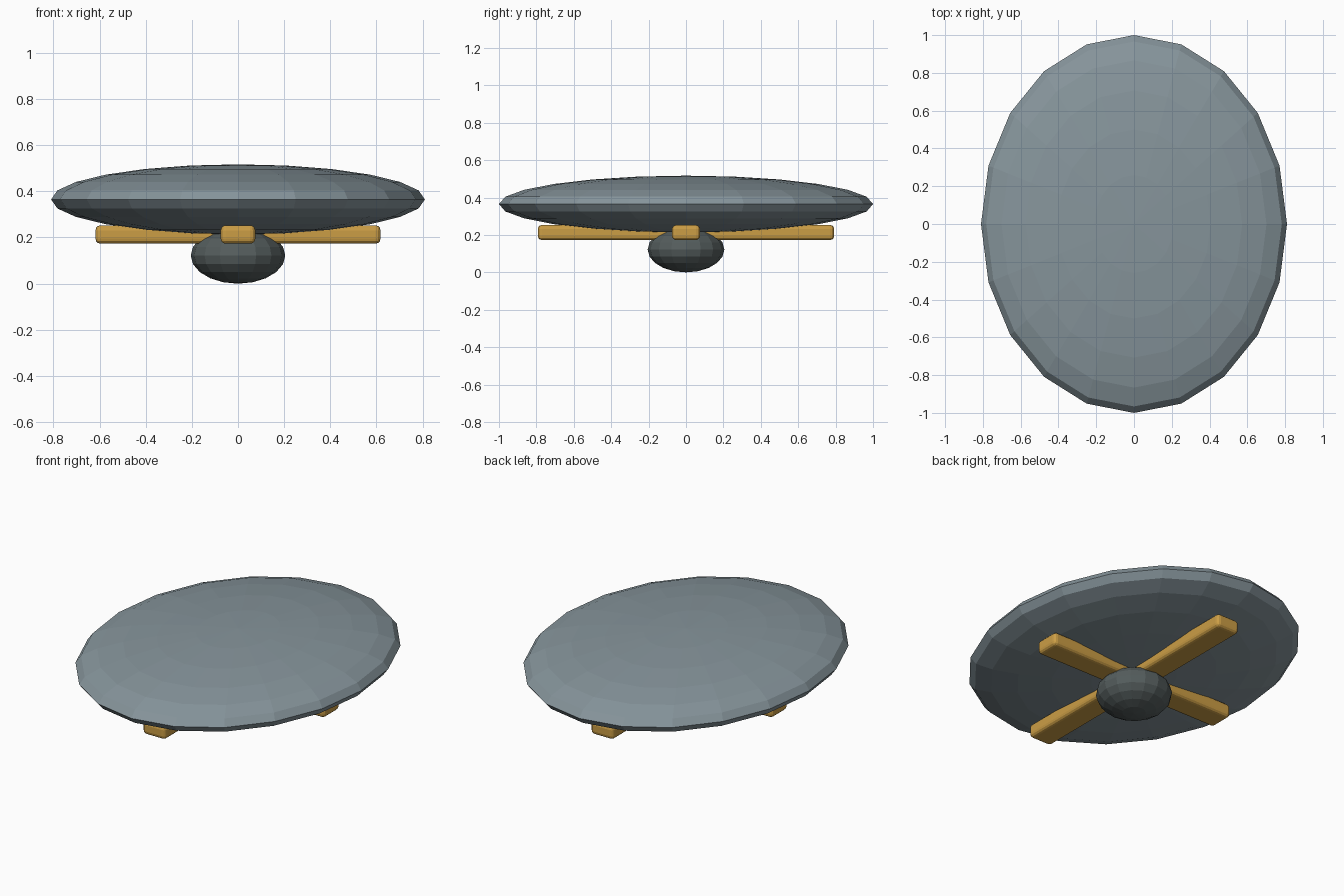
import bpy

if "Cube" in bpy.data.objects:
    bpy.data.objects.remove(bpy.data.objects["Cube"])


def material(name, color):
    mat = bpy.data.materials.new(name)
    mat.diffuse_color = (*color, 1)
    mat.use_nodes = True
    mat.node_tree.nodes["Principled BSDF"].inputs["Base Color"].default_value = mat.diffuse_color
    return mat


def ellipsoid(name, segments, rings, radii, z, mat):
    bpy.ops.mesh.primitive_uv_sphere_add(segments=segments, ring_count=rings, radius=1, location=(0, 0, z))
    obj = bpy.context.object
    obj.name = name
    obj.scale = radii
    bpy.ops.object.transform_apply(location=False, rotation=False, scale=True)
    obj.data.materials.append(mat)
    return obj


def bar(name, size, z, mat):
    bpy.ops.mesh.primitive_cube_add(size=1, location=(0, 0, z))
    obj = bpy.context.object
    obj.name = name
    obj.scale = size
    bpy.ops.object.transform_apply(location=False, rotation=False, scale=True)
    bevel = obj.modifiers.new("rounded_edges", 'BEVEL')
    bevel.width = 0.022
    bevel.segments = 3
    obj.data.materials.append(mat)
    return obj


slate = material("slate", (0.24, 0.30, 0.33))
dark = material("dark_slate", (0.09, 0.11, 0.11))
gold = material("gold", (0.60, 0.34, 0.06))

# Oval canopy: flattened faceted ellipsoid
ellipsoid("canopy", 20, 12, (0.81, 1.0, 0.152), 0.365, slate)

# Crossed support bars under the canopy
bar("cross_bar_side", (1.235, 0.15, 0.08), 0.213, gold)
bar("cross_bar_long", (0.15, 1.585, 0.08), 0.213, gold)

# Pod hanging at the centre
ellipsoid("centre_pod", 16, 10, (0.205, 0.205, 0.122), 0.122, dark)
